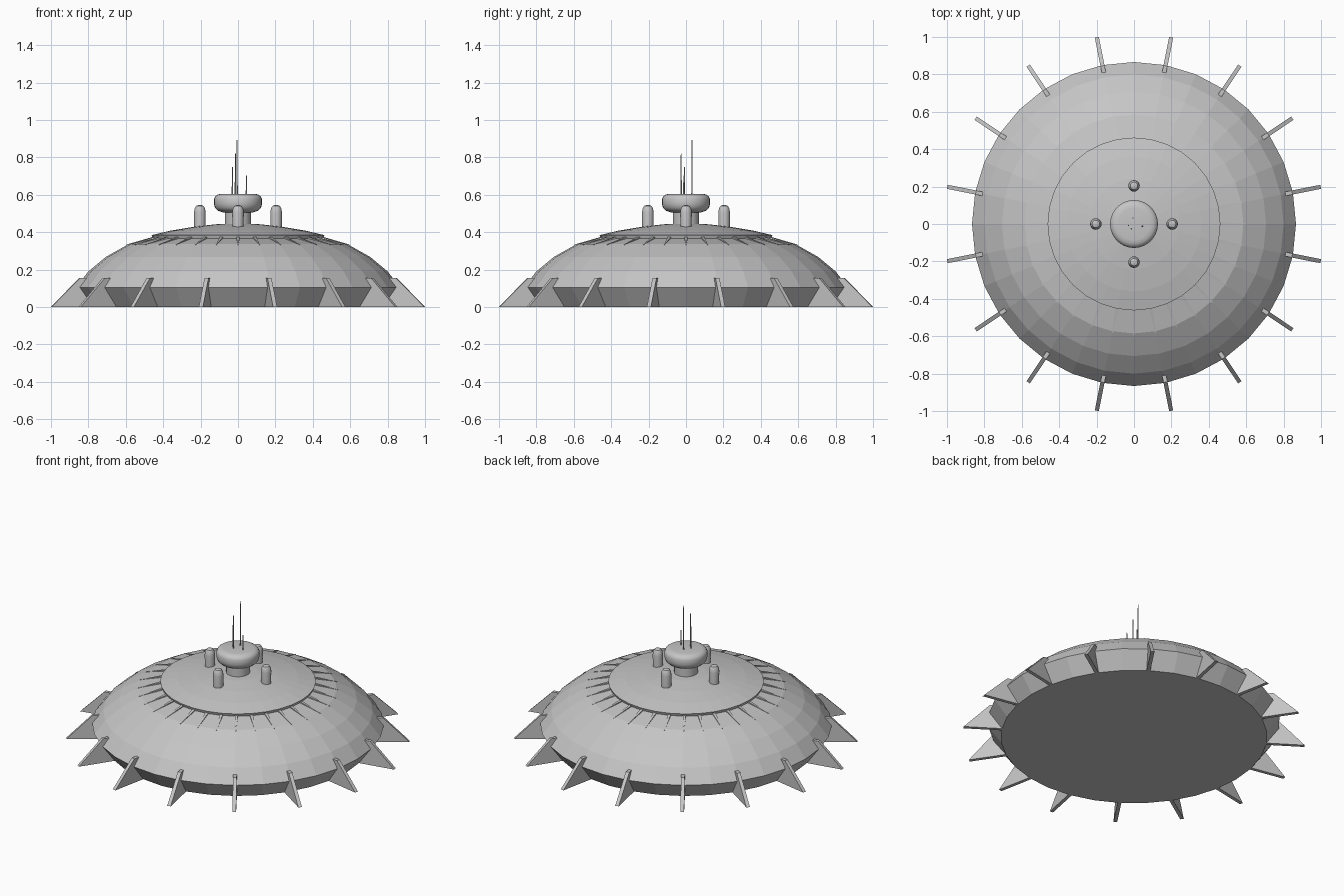
import bpy, bmesh, math
from mathutils import Matrix, Vector

if "Cube" in bpy.data.objects:
    bpy.data.objects.remove(bpy.data.objects["Cube"])

grey = bpy.data.materials.new("hull grey")
grey.diffuse_color = (0.56, 0.56, 0.56, 1)
grey.use_nodes = True
grey.node_tree.nodes["Principled BSDF"].inputs["Base Color"].default_value = grey.diffuse_color


def finish(name, bm, smooth=None):
    bmesh.ops.recalc_face_normals(bm, faces=bm.faces)
    me = bpy.data.meshes.new(name)
    bm.to_mesh(me)
    bm.free()
    me.materials.append(grey)
    ob = bpy.data.objects.new(name, me)
    bpy.context.collection.objects.link(ob)
    if smooth:
        bpy.ops.object.select_all(action='DESELECT')
        ob.select_set(True)
        bpy.context.view_layer.objects.active = ob
        bpy.ops.object.shade_smooth_by_angle(angle=math.radians(smooth))
    return ob


def lathe(name, profile, sides, at=(0, 0, 0), smooth=None):
    """Revolve (radius, z) points about the z axis; radius 0 makes a pole."""
    bm = bmesh.new()
    rings = []
    for r, z in profile:
        n = 1 if r == 0 else sides
        rings.append([bm.verts.new((at[0] + r * math.cos(2 * math.pi * i / sides),
                                    at[1] + r * math.sin(2 * math.pi * i / sides),
                                    at[2] + z)) for i in range(n)])
    for a, b in zip(rings, rings[1:]):
        for i in range(sides):
            j = (i + 1) % sides
            quad = [a[i % len(a)], a[j % len(a)], b[j % len(b)], b[i % len(b)]]
            bm.faces.new(list(dict.fromkeys(quad)))
    return finish(name, bm, smooth)


def radial_plates(name, outline, count, offset):
    """Ring of upright plates; outline holds (radius, z, half thickness)."""
    bm = bmesh.new()
    for k in range(count):
        rot = Matrix.Rotation(offset + 2 * math.pi * k / count, 3, 'Z')
        left = [bm.verts.new(rot @ Vector((r, t, z))) for r, z, t in outline]
        right = [bm.verts.new(rot @ Vector((r, -t, z))) for r, z, t in outline]
        bm.faces.new(left)
        bm.faces.new(right[::-1])
        n = len(outline)
        for i in range(n):
            j = (i + 1) % n
            bm.faces.new((left[i], right[i], right[j], left[j]))
    return finish(name, bm)


# Main hull: flat bottom, wall sloping out to the rim, faceted dome
lathe("dome_hull", [(0, 0), (0.79, 0), (0.866, 0.105), (0.80, 0.19), (0.706, 0.268),
                    (0.585, 0.336), (0.45, 0.368), (0, 0.37)], 32)

# Raised upper plate with a thin lip
lathe("upper_plate", [(0, 0.36), (0.455, 0.364), (0.462, 0.384), (0.36, 0.408),
                      (0.24, 0.428), (0.12, 0.442), (0, 0.447)], 32)

# Tapered ribs running down from the lip
radial_plates("vent_ribs", [(0.44, 0.35, 0.010), (0.595, 0.325, 0.002),
                            (0.595, 0.334, 0.002), (0.44, 0.379, 0.010)], 32, 0)

# Landing fins around the rim
radial_plates("landing_fins", [(0.76, 0, 0.011), (1.018, 0, 0.011),
                               (0.862, 0.156, 0.011), (0.815, 0.156, 0.011)],
              16, math.radians(11.25))

# Turret on its stem
lathe("turret_stem", [(0, 0.42), (0.07, 0.42), (0.07, 0.515), (0, 0.515)], 24, smooth=40)
lathe("turret_head", [(0, 0.505), (0.08, 0.505), (0.108, 0.515), (0.123, 0.53),
                      (0.128, 0.55), (0.128, 0.578), (0.121, 0.593), (0.105, 0.602),
                      (0.085, 0.605), (0, 0.605)], 32, smooth=40)

# Four rounded pods around the turret
for name, x, y in (("right_pod", 1, 0), ("back_pod", 0, 1),
                   ("left_pod", -1, 0), ("front_pod", 0, -1)):
    lathe(name, [(0, 0.42), (0.03, 0.42), (0.031, 0.505), (0.028, 0.525),
                 (0.02, 0.54), (0.01, 0.544), (0, 0.544)], 16,
          at=(0.204 * x, 0.204 * y, 0), smooth=40)

# Thin antennas of differing heights
for i, (x, y, top) in enumerate(((-0.005, 0.032, 0.893), (-0.014, -0.026, 0.82),
                                 (-0.03, -0.008, 0.747), (0.045, -0.012, 0.702))):
    lathe(f"antenna_{i + 1}", [(0, 0.6), (0.004, 0.6), (0.002, top), (0, top)], 8,
          at=(x, y, 0))
